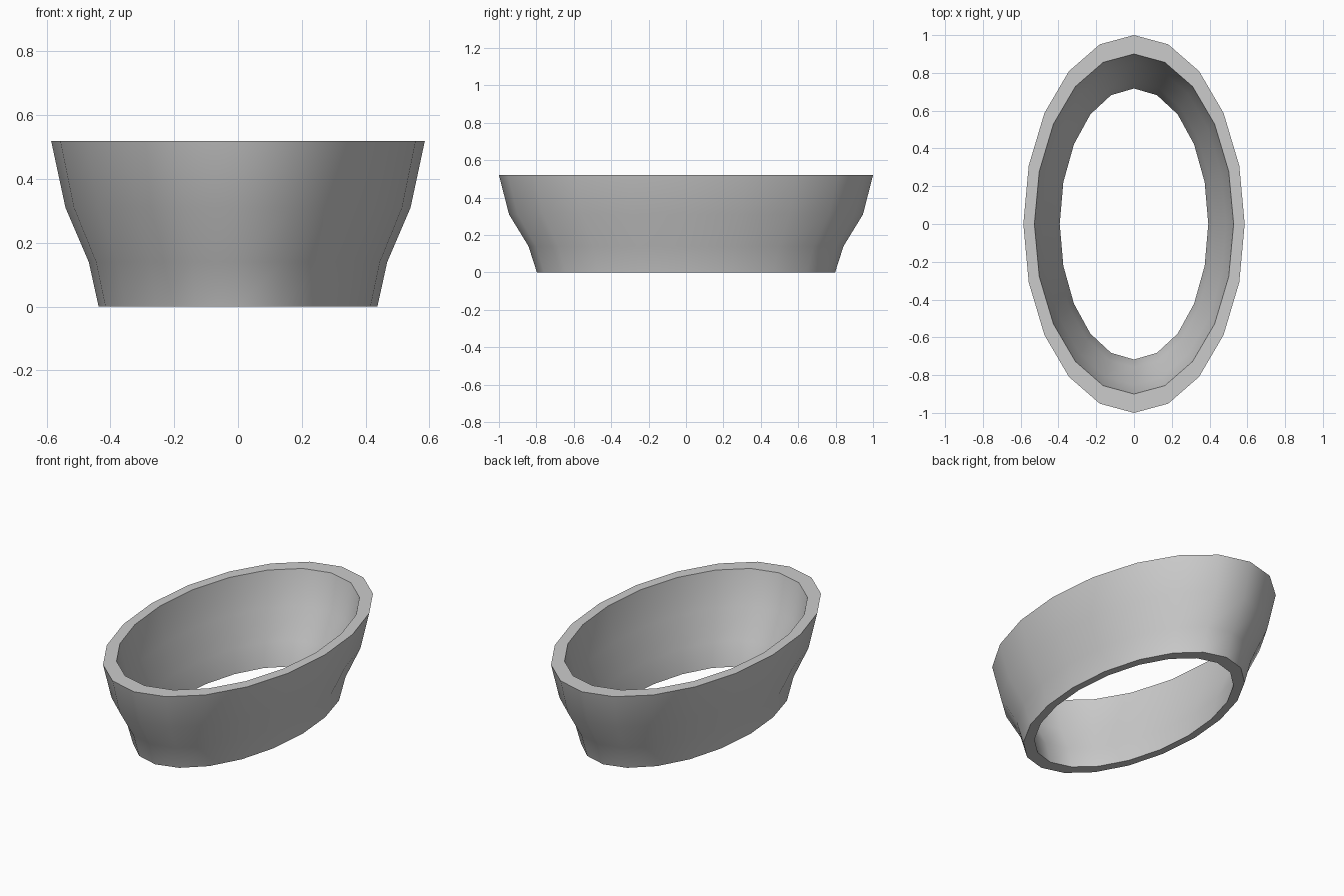
import bpy, bmesh
from math import cos, sin, tau, radians

if "Cube" in bpy.data.objects:
    bpy.data.objects.remove(bpy.data.objects["Cube"])

SIDES = 20
WALL = 0.9  # inner wall as a fraction of the outer
# outer wall profile: half width, half length, height
PROFILE = [(0.437, 0.797, 0.0), (0.468, 0.842, 0.14),
           (0.541, 0.946, 0.31), (0.586, 1.0, 0.52)]

bm = bmesh.new()


def ring(rx, ry, z):
    return [bm.verts.new((rx * cos(tau * i / SIDES), ry * sin(tau * i / SIDES), z))
            for i in range(SIDES)]


# outer wall going up, inner wall coming down, closed into a loop
rings = [ring(*p) for p in PROFILE]
rings += [ring(x * WALL, y * WALL, z) for x, y, z in reversed(PROFILE)]
for a, b in zip(rings, rings[1:] + rings[:1]):
    for i in range(SIDES):
        j = (i + 1) % SIDES
        bm.faces.new((a[i], a[j], b[j], b[i]))
bmesh.ops.recalc_face_normals(bm, faces=bm.faces)

mesh = bpy.data.meshes.new("oval_collar")
bm.to_mesh(mesh)
bm.free()
collar = bpy.data.objects.new("oval_collar", mesh)
bpy.context.collection.objects.link(collar)

# smooth walls, sharp rims
bpy.context.view_layer.objects.active = collar
collar.select_set(True)
bpy.ops.object.shade_smooth_by_angle(angle=radians(35))
